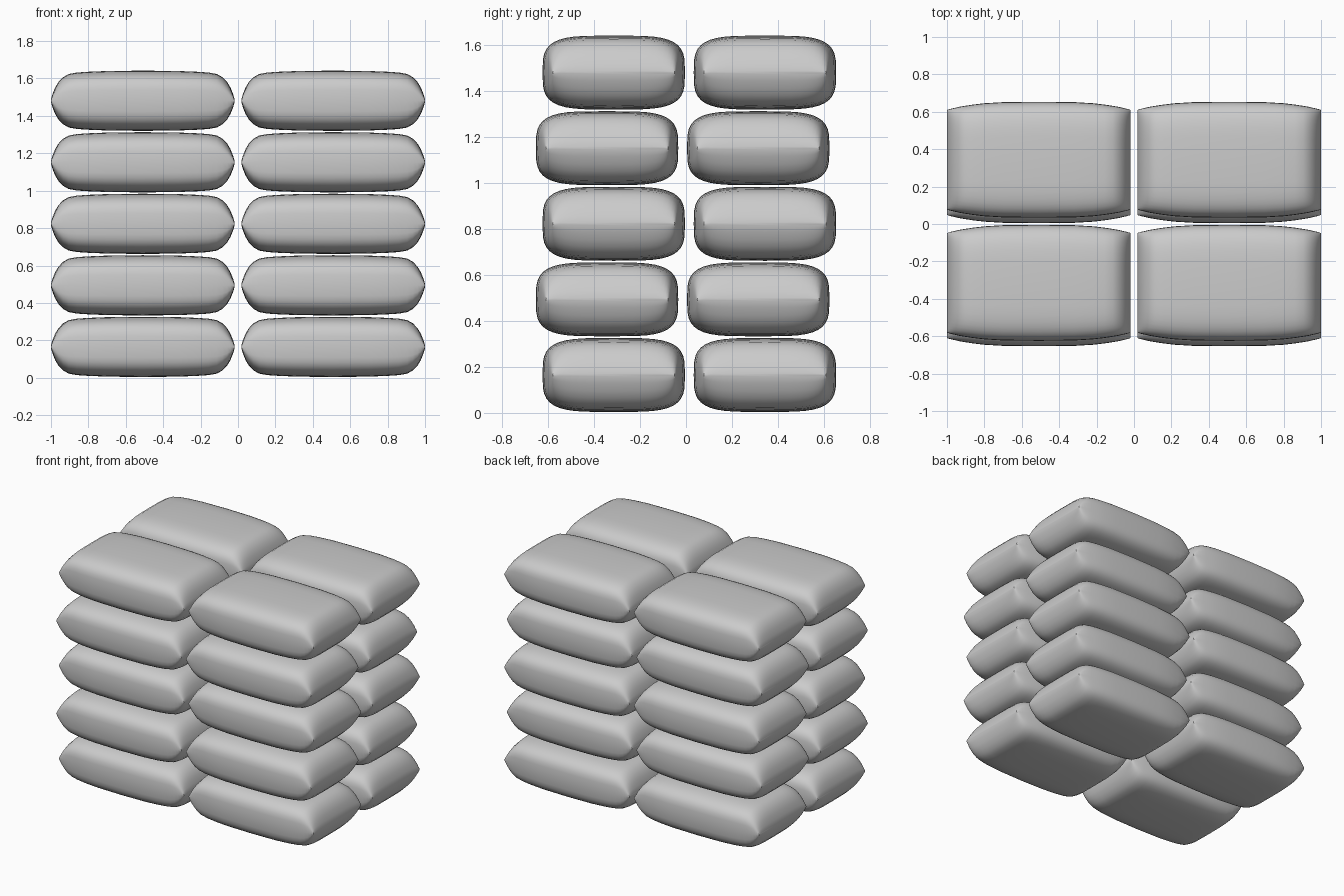
import bpy, bmesh, math

if "Cube" in bpy.data.objects:
    bpy.data.objects.remove(bpy.data.objects["Cube"])

HALF_LEN = 0.491
SIDES = 40
# half of the bag outline, end to middle: distance from end, half width, half height
PROFILE = [(0, .266, .008), (.008, .269, .035), (.022, .273, .070), (.04, .277, .100),
           (.065, .283, .126), (.095, .288, .143), (.14, .295, .151), (.2, .302, .155),
           (.3, .308, .159), (HALF_LEN, .310, .161)]


def section(bm, x, w, h):
    """Pillow-like superellipse ring across the bag."""
    ring = []
    for i in range(SIDES):
        a = 2 * math.pi * i / SIDES
        c, s = math.cos(a), math.sin(a)
        y = math.copysign(abs(c) ** 0.5, c) * w
        z = math.copysign(abs(s) ** 0.56, s) * h
        ring.append(bm.verts.new((x, y, z)))
    return ring


def bag_mesh():
    bm = bmesh.new()
    left = [(d - HALF_LEN, w, h) for d, w, h in PROFILE]
    right = [(-x, w, h) for x, w, h in reversed(left[:-1])]
    rings = [section(bm, *s) for s in left + right]
    for a, b in zip(rings, rings[1:]):
        for i in range(SIDES):
            j = (i + 1) % SIDES
            bm.faces.new((a[i], a[j], b[j], b[i]))
    bm.faces.new(rings[0])
    bm.faces.new(rings[-1])
    bmesh.ops.recalc_face_normals(bm, faces=bm.faces)
    me = bpy.data.meshes.new("bag")
    bm.to_mesh(me)
    bm.free()
    return me


# five layers of four bags, alternate layers shifted sideways
mesh = bag_mesh()
bags = []
for layer in range(5):
    shift = 0.0145 if layer % 2 == 0 else -0.0145
    for sx in (-1, 1):
        for sy in (-1, 1):
            ob = bpy.data.objects.new(f"bag_layer_{layer + 1}", mesh)
            ob.location = (sx * 0.509, sy * 0.329 + shift, 0.165 + layer * 0.329)
            bpy.context.collection.objects.link(ob)
            bags.append(ob)

# smooth cloth with a crisp end seam
bpy.ops.object.select_all(action='DESELECT')
bags[0].select_set(True)
bpy.context.view_layer.objects.active = bags[0]
bpy.ops.object.shade_smooth_by_angle(angle=math.radians(40))
